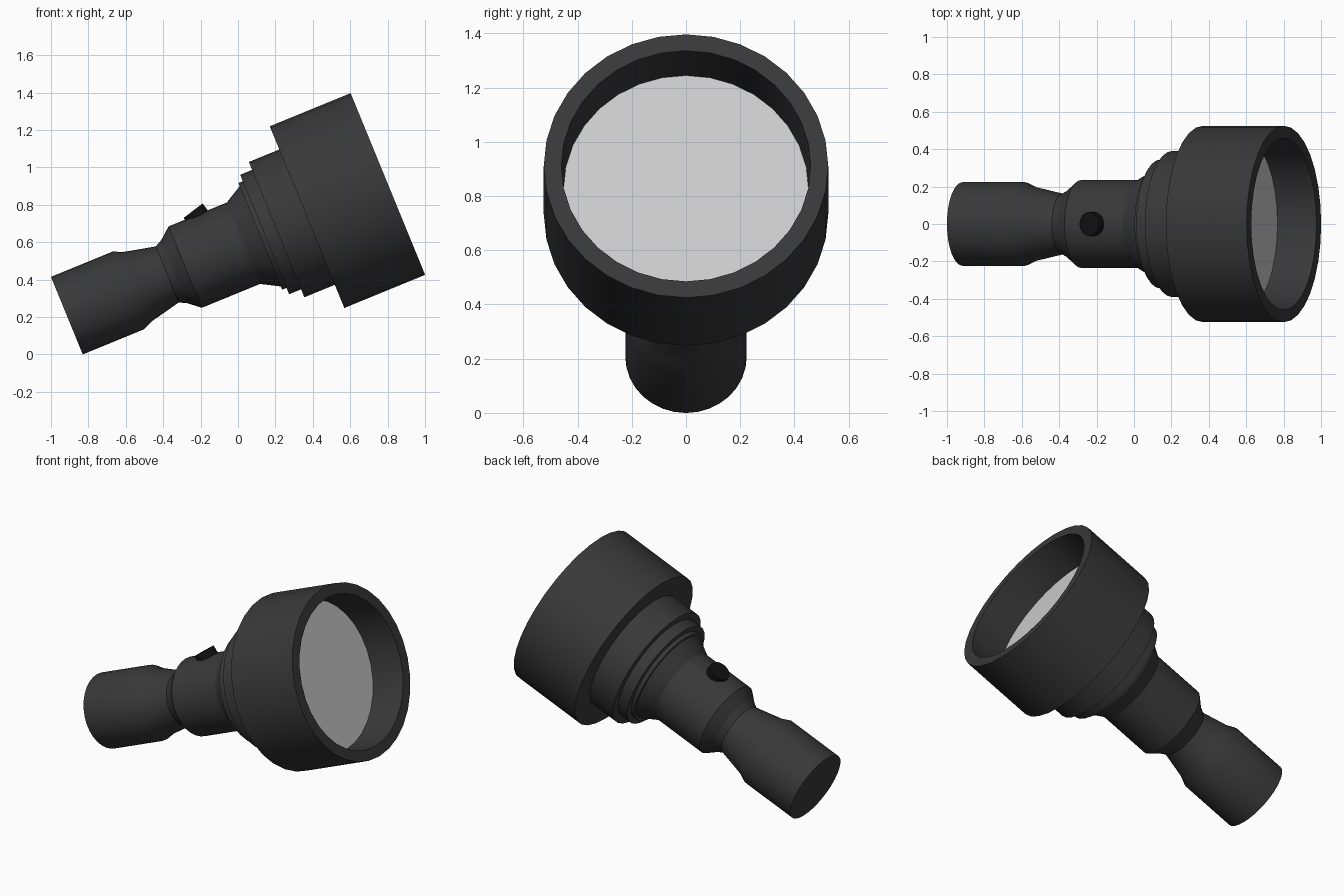
import bpy, bmesh, math
from mathutils import Matrix

if "Cube" in bpy.data.objects:
    bpy.data.objects.remove(bpy.data.objects["Cube"])

SIDES = 32
TILT = math.radians(67.7)
AXIS = Matrix.Translation((-0.915, 0, 0.207)) @ Matrix.Rotation(TILT, 4, 'Y')


def material(name, value):
    m = bpy.data.materials.new(name)
    m.diffuse_color = (value, value, value, 1)
    m.use_nodes = True
    m.node_tree.nodes["Principled BSDF"].inputs["Base Color"].default_value = m.diffuse_color
    return m


def finish(bm, name, mat, matrix):
    bmesh.ops.transform(bm, matrix=matrix, verts=bm.verts)
    mesh = bpy.data.meshes.new(name)
    bm.to_mesh(mesh)
    bm.free()
    ob = bpy.data.objects.new(name, mesh)
    bpy.context.collection.objects.link(ob)
    if mat:
        mesh.materials.append(mat)
    bpy.ops.object.select_all(action='DESELECT')
    ob.select_set(True)
    bpy.context.view_layer.objects.active = ob
    bpy.ops.object.shade_smooth_by_angle(angle=math.radians(25))
    return ob


def lathe(name, profile, mat, cap_start=False):
    """Revolve (distance along axis, radius) points into a tube."""
    bm = bmesh.new()
    rings = []
    for s, r in profile:
        rings.append([bm.verts.new((r * math.cos(2 * math.pi * i / SIDES),
                                    r * math.sin(2 * math.pi * i / SIDES), s))
                      for i in range(SIDES)])
    for a, b in zip(rings, rings[1:]):
        for i in range(SIDES):
            j = (i + 1) % SIDES
            bm.faces.new((a[i], a[j], b[j], b[i]))
    if cap_start:
        bm.faces.new(rings[0][::-1])
    return finish(bm, name, mat, AXIS)


dark = material("dark_grey", 0.04)
black = material("black", 0.006)

# Tail grip narrowing to the waist
lathe("tail_grip", [(0, .224), (.356, .224), (.41, .2), (.58, .162), (.62, .182)],
      dark, cap_start=True)

# Middle barrel with flared front
lathe("barrel", [(.62, .182), (.684, .235), (1.02, .235), (1.118, .29)], dark)

# Stepped collar rings
lathe("collar", [(1.118, .29), (1.118, .308), (1.143, .308), (1.143, .345),
                 (1.212, .345), (1.212, .391), (1.388, .391)], dark)

# Wide head with hollow front
lathe("head", [(1.388, .391), (1.388, .525), (1.855, .525), (1.855, .46),
               (1.632, .452)], dark)

# Lens disc recessed in the head
bm = bmesh.new()
bmesh.ops.create_circle(bm, cap_ends=True, segments=SIDES, radius=.453)
finish(bm, "lens", None, AXIS @ Matrix.Translation((0, 0, 1.633)))

# Tilted push button on top of the barrel
bm = bmesh.new()
bmesh.ops.create_cone(bm, cap_ends=True, segments=24, radius1=.064, radius2=.064, depth=.12)
place = (Matrix.Translation((-0.24, 0, 0.768)) @ Matrix.Rotation(math.radians(-37), 4, 'Y')
         @ Matrix.Translation((0, 0, -.06)))
finish(bm, "button", black, place)
